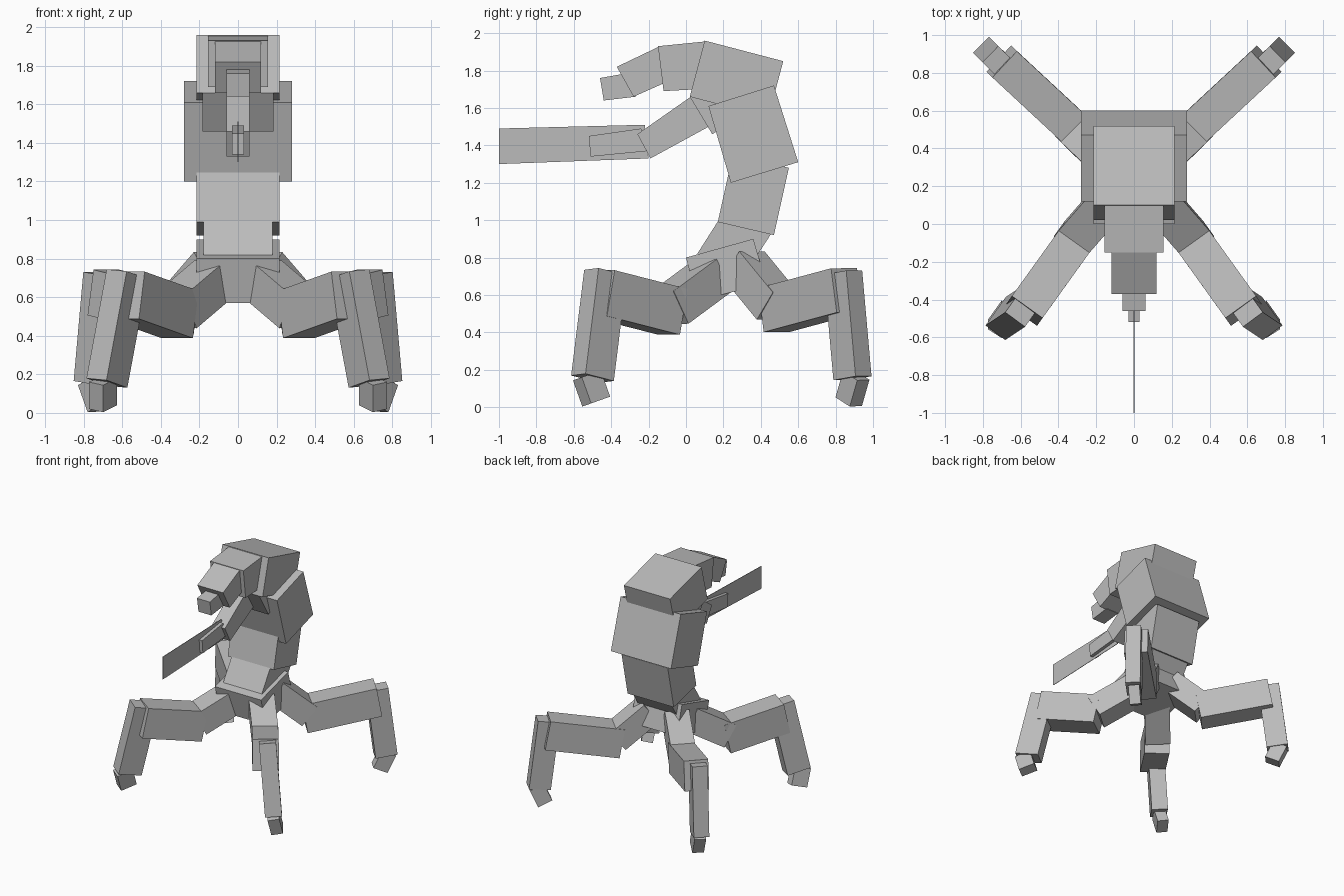
import bpy
from mathutils import Vector, Matrix

cube = bpy.data.objects.get("Cube")
if cube:
    bpy.data.objects.remove(cube, do_unlink=True)

grey = bpy.data.materials.new("plain grey")
grey.use_nodes = True
tone = (0.5, 0.5, 0.5, 1)
grey.diffuse_color = tone
grey.node_tree.nodes["Principled BSDF"].inputs["Base Color"].default_value = tone


def make(name, verts, faces):
    mesh = bpy.data.meshes.new(name)
    mesh.from_pydata(verts, [], faces)
    mesh.materials.append(grey)
    obj = bpy.data.objects.new(name, mesh)
    bpy.context.collection.objects.link(obj)
    return obj


def slab(name, half, profile):
    """Side profile of (y, z) points, counter-clockwise, extruded across x."""
    n = len(profile)
    verts = [(x, y, z) for x in (half, -half) for y, z in profile]
    faces = [tuple(range(n)), tuple(reversed(range(n, 2 * n)))]
    faces += [(i, i + n, (i + 1) % n + n, (i + 1) % n) for i in range(n)]
    return make(name, verts, faces)


def limb(name, start, end, out, width, depth):
    """Box from start to end; width lies across the outward direction."""
    a, b = Vector(start), Vector(end)
    along = (b - a).normalized()
    across = Vector((0, 0, 1)).cross(Vector((out[0], out[1], 0))).normalized()
    across = (across - along * across.dot(along)).normalized()
    thick = along.cross(across)
    verts = [p + across * width / 2 * u + thick * depth / 2 * v
             for p in (a, b) for u, v in ((-1, -1), (1, -1), (1, 1), (-1, 1))]
    faces = [(3, 2, 1, 0), (4, 5, 6, 7)]
    faces += [(i, (i + 1) % 4, (i + 1) % 4 + 4, i + 4) for i in range(4)]
    return make(name, verts, faces)


# Body, from the pelvis up to the head
slab("pelvis", 0.215, [(0.06, 0.57), (0.43, 0.66), (0.36, 0.9), (0.0, 0.8)])
slab("waist", 0.18, [(0.06, 0.82), (0.36, 0.78), (0.47, 0.95), (0.2, 1.04)])
slab("abdomen", 0.215, [(0.17, 0.99), (0.47, 0.92), (0.55, 1.28), (0.25, 1.35)])
slab("torso", 0.28, [(0.24, 1.2), (0.6, 1.31), (0.47, 1.72), (0.12, 1.61)])
slab("neck", 0.185, [(0.02, 1.66), (0.14, 1.46), (0.4, 1.6), (0.28, 1.8)])
slab("head_back", 0.215, [(0.02, 1.66), (0.44, 1.55), (0.52, 1.85), (0.1, 1.96)])
slab("head_middle", 0.155, [(-0.12, 1.69), (0.06, 1.7), (0.1, 1.955), (-0.15, 1.93)])
slab("muzzle", 0.12, [(-0.28, 1.66), (-0.1, 1.74), (-0.14, 1.93), (-0.37, 1.82)])
slab("muzzle_tip", 0.06, [(-0.44, 1.64), (-0.27, 1.66), (-0.29, 1.79), (-0.46, 1.76)])

# Single forward arm with its blade
slab("arm", 0.06, [(-0.19, 1.33), (0.14, 1.51), (0.04, 1.67), (-0.26, 1.46)])
slab("blade_holder", 0.03, [(-0.51, 1.34), (-0.2, 1.37), (-0.24, 1.49), (-0.52, 1.45)])
slab("blade", 0.002, [(-1.0, 1.3), (-0.2, 1.33), (-0.22, 1.51), (-1.0, 1.49)])

# Legs: start, end, width and depth of each segment on the left side
legs = {
    "front": ((0.58, -0.81), {
        "hip": ((0.12, 0.14, 0.7), (0.32, -0.09, 0.53), 0.2, 0.2),
        "thigh": ((0.3, -0.07, 0.51), (0.58, -0.46, 0.61), 0.2, 0.25),
        "shin": ((0.575, -0.43, 0.72), (0.68, -0.5, 0.155), 0.13, 0.19),
        "foot": ((0.7, -0.53, 0.17), (0.7, -0.48, 0.03), 0.09, 0.13)}),
    "back": ((0.71, 0.7), {
        "hip": ((0.12, 0.31, 0.76), (0.31, 0.49, 0.54), 0.19, 0.19),
        "thigh": ((0.28, 0.47, 0.52), (0.7, 0.86, 0.625), 0.19, 0.24),
        "shin": ((0.7, 0.84, 0.72), (0.75, 0.89, 0.155), 0.12, 0.17),
        "foot": ((0.76, 0.91, 0.17), (0.71, 0.87, 0.03), 0.09, 0.12)}),
}
for end, (out, parts) in legs.items():
    for part, (a, b, width, depth) in parts.items():
        for side, sx in (("left", 1), ("right", -1)):
            limb(f"{end}_{side}_{part}", (a[0] * sx, *a[1:]), (b[0] * sx, *b[1:]),
                 (out[0] * sx, out[1]), width, depth)
